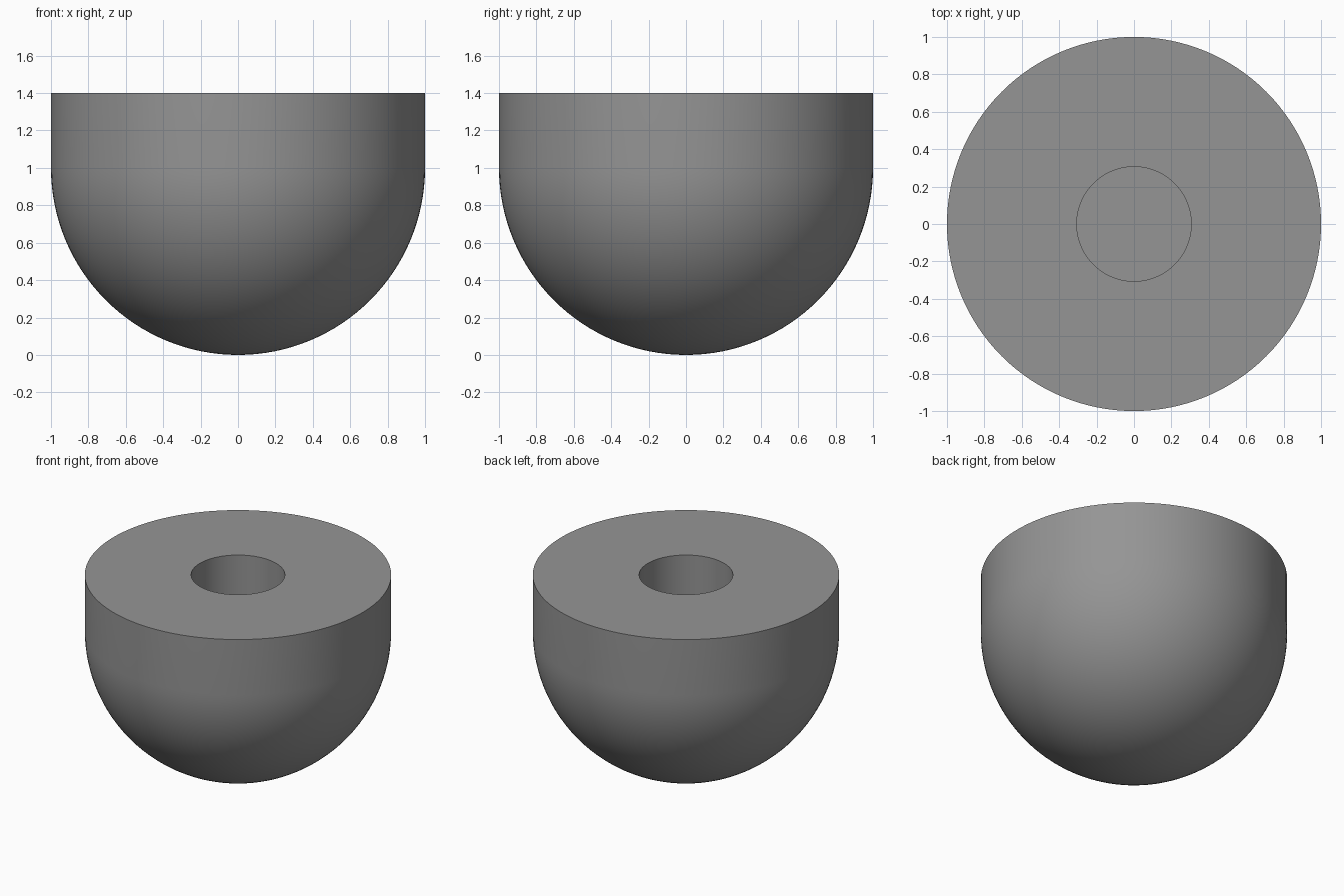
import bpy, bmesh, math

if "Cube" in bpy.data.objects:
    bpy.data.objects.remove(bpy.data.objects["Cube"])

SEGMENTS = 128
RADIUS, HEIGHT = 1.0, 1.4
HOLE_RADIUS, HOLE_FLOOR = 0.306, 0.7

grey = bpy.data.materials.new("mid grey")
grey.diffuse_color = (0.3, 0.3, 0.3, 1)
grey.use_nodes = True
grey.node_tree.nodes["Principled BSDF"].inputs["Base Color"].default_value = grey.diffuse_color

# Half profile: domed underside, straight side, flat top, blind hole
steps = 32
profile = [(RADIUS * math.sin(a), RADIUS - RADIUS * math.cos(a))
           for a in (i * math.pi / 2 / steps for i in range(steps + 1))]
profile += [(RADIUS, HEIGHT), (HOLE_RADIUS, HEIGHT),
            (HOLE_RADIUS, HOLE_FLOOR), (0, HOLE_FLOOR)]

# Revolve the profile around the vertical axis
bm = bmesh.new()
verts = [bm.verts.new((r, 0, z)) for r, z in profile]
edges = [bm.edges.new(pair) for pair in zip(verts, verts[1:])]
bmesh.ops.spin(bm, geom=verts + edges, cent=(0, 0, 0), axis=(0, 0, 1),
               angle=2 * math.pi, steps=SEGMENTS, use_duplicate=False)
bmesh.ops.remove_doubles(bm, verts=bm.verts[:], dist=1e-4)
bmesh.ops.recalc_face_normals(bm, faces=bm.faces[:])
mesh = bpy.data.meshes.new("domed_foot")
bm.to_mesh(mesh)
bm.free()

foot = bpy.data.objects.new("domed_foot", mesh)
bpy.context.collection.objects.link(foot)
mesh.materials.append(grey)

# Smooth curved walls, crisp rims
bpy.context.view_layer.objects.active = foot
foot.select_set(True)
bpy.ops.object.shade_smooth_by_angle(angle=math.radians(30))
